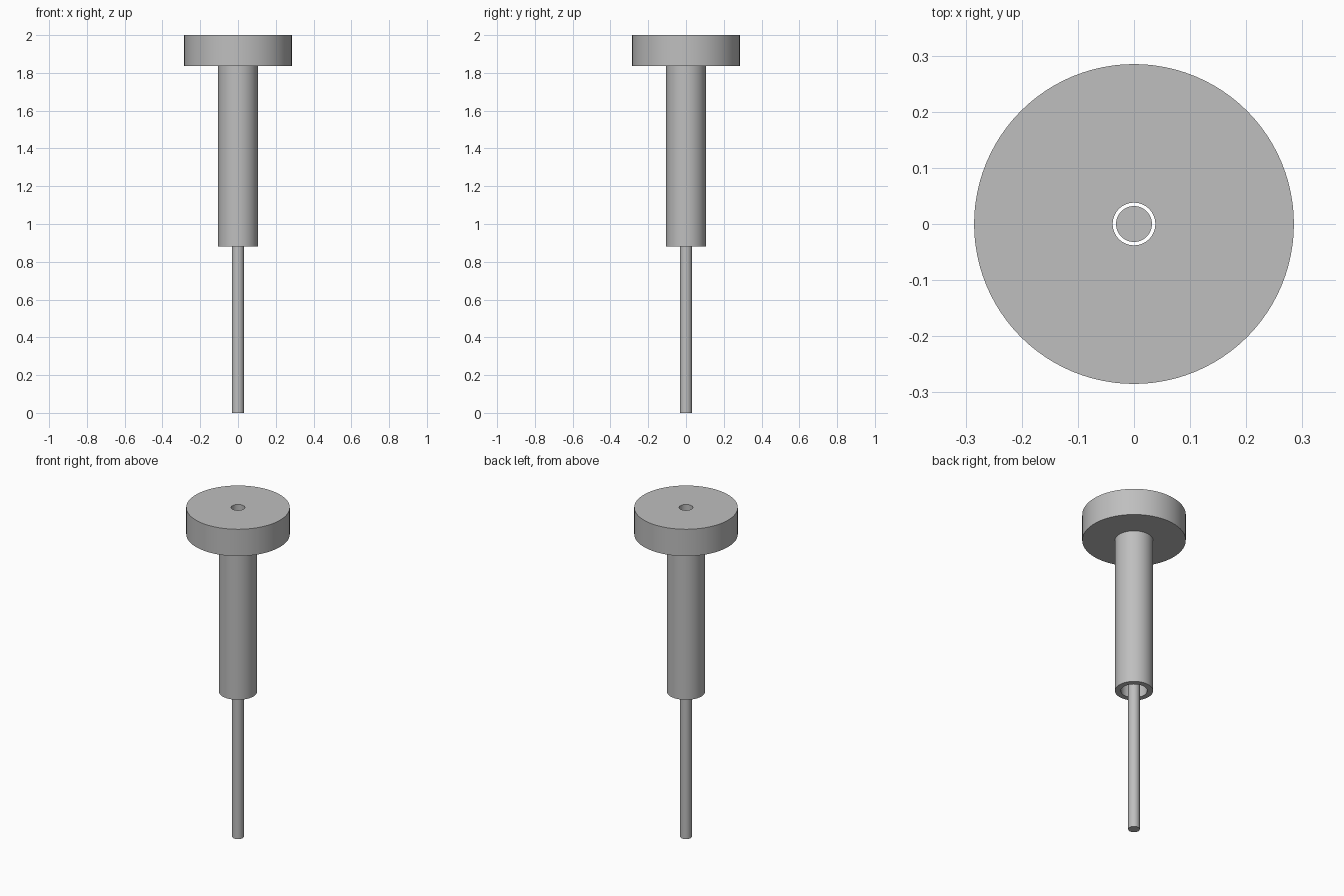
import bpy
import math

cube = bpy.data.objects.get("Cube")
if cube:
    bpy.data.objects.remove(cube)

steel = bpy.data.materials.new("grey steel")
steel.use_nodes = True
colour = (0.52, 0.52, 0.52, 1)
steel.diffuse_color = colour
steel.node_tree.nodes["Principled BSDF"].inputs["Base Color"].default_value = colour

SIDES = 96


def lathe(name, profile, closed):
    """Turn a (radius, height) profile about z; an open one gets flat end caps."""
    verts, faces = [], []
    for radius, z in profile:
        for k in range(SIDES):
            a = math.tau * k / SIDES
            verts.append((radius * math.cos(a), radius * math.sin(a), z))
    count = len(profile)
    for i in range(count if closed else count - 1):
        low, high = i * SIDES, (i + 1) % count * SIDES
        for k in range(SIDES):
            n = (k + 1) % SIDES
            faces.append((low + k, low + n, high + n, high + k))
    if not closed:
        faces.append(tuple(reversed(range(SIDES))))
        faces.append(tuple(range((count - 1) * SIDES, count * SIDES)))
    mesh = bpy.data.meshes.new(name)
    mesh.from_pydata(verts, [], faces)
    mesh.materials.append(steel)
    obj = bpy.data.objects.new(name, mesh)
    bpy.context.collection.objects.link(obj)
    bpy.ops.object.select_all(action="DESELECT")
    obj.select_set(True)
    bpy.context.view_layer.objects.active = obj
    bpy.ops.object.shade_smooth_by_angle(angle=math.radians(30))
    return obj


# Flanged sleeve: wide bore in the stem, narrow hole through the head
HEAD, STEM, BORE, HOLE = 0.285, 0.105, 0.073, 0.038
TOP, SHOULDER, MOUTH = 2.0, 1.837, 0.88
lathe("flanged_sleeve", [
    (BORE, MOUTH), (STEM, MOUTH), (STEM, SHOULDER), (HEAD, SHOULDER),
    (HEAD, TOP), (HOLE, TOP), (HOLE, SHOULDER), (BORE, SHOULDER)], True)

# Solid pin held loose inside the bore
lathe("centre_pin", [(0.032, 0), (0.032, 1.75)], False)
